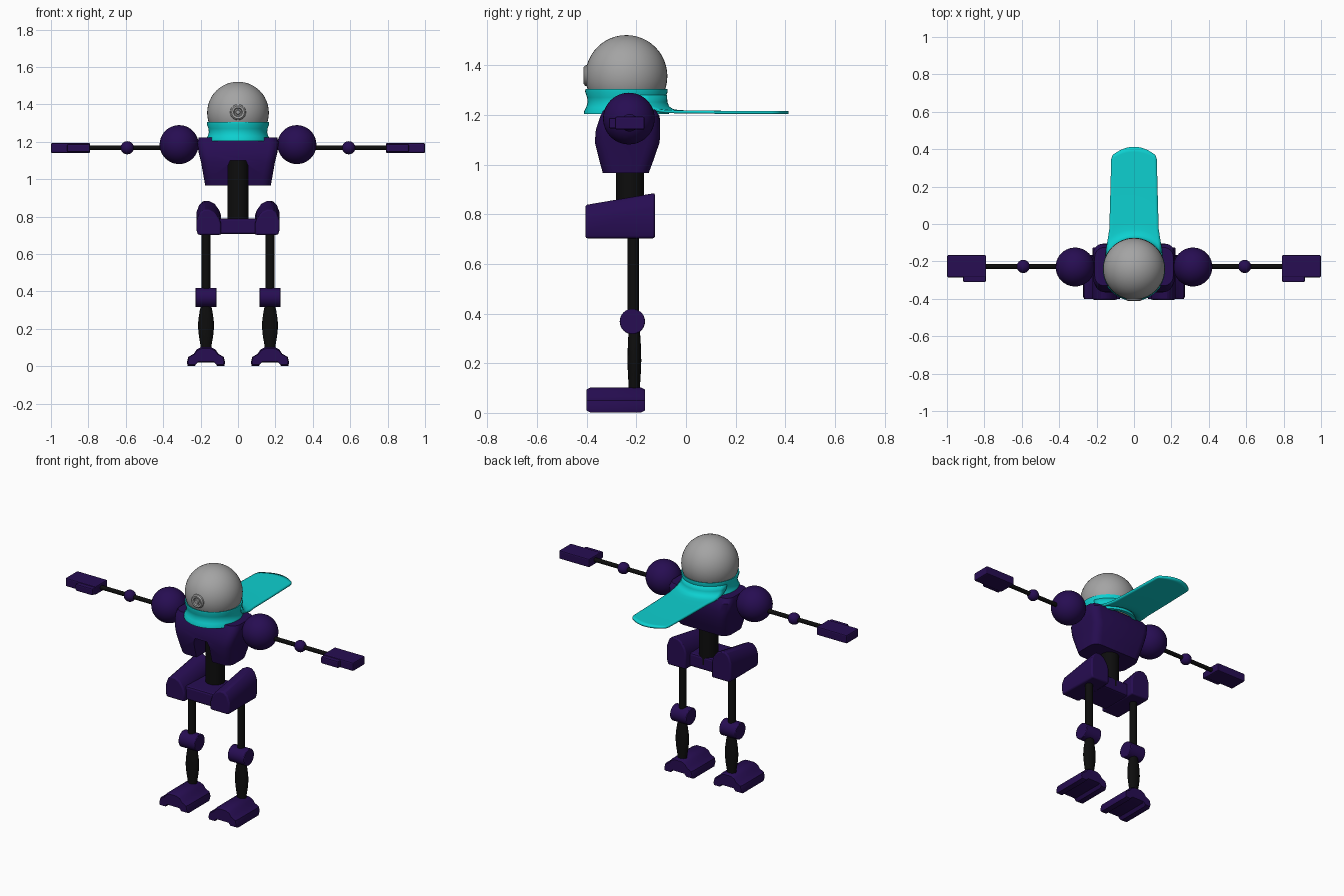
import bpy, bmesh, math
from mathutils import Matrix, Vector

old = bpy.data.objects.get("Cube")
if old:
    bpy.data.objects.remove(old)


def material(name, rgb):
    m = bpy.data.materials.new(name)
    m.use_nodes = True
    m.diffuse_color = (*rgb, 1)
    node = next(n for n in m.node_tree.nodes if n.type == 'BSDF_PRINCIPLED')
    node.inputs["Base Color"].default_value = (*rgb, 1)
    return m


PURPLE = material("deep purple", (0.02, 0.004, 0.085))
BLACK = material("black", (0.004, 0.004, 0.004))
GREY = material("grey", (0.37, 0.37, 0.37))
CYAN = material("cyan", (0.004, 0.63, 0.63))


def finish(bm, name, mat, smooth=True, angle=35):
    bmesh.ops.recalc_face_normals(bm, faces=bm.faces)
    mesh = bpy.data.meshes.new(name)
    bm.to_mesh(mesh)
    bm.free()
    ob = bpy.data.objects.new(name, mesh)
    bpy.context.collection.objects.link(ob)
    mesh.materials.append(mat)
    if smooth:
        bpy.ops.object.select_all(action='DESELECT')
        ob.select_set(True)
        bpy.context.view_layer.objects.active = ob
        bpy.ops.object.shade_smooth_by_angle(angle=math.radians(angle))
    return ob


def bevel(ob, width, segments=2):
    mod = ob.modifiers.new("bevel", 'BEVEL')
    mod.width, mod.segments = width, segments
    mod.limit_method = 'ANGLE'
    return ob


def loft(name, mat, rings, closed=True, caps=True, smooth=True):
    """Skin a row of point rings with equal counts."""
    bm = bmesh.new()
    rows = [[bm.verts.new(p) for p in ring] for ring in rings]
    n = len(rows[0])
    for a, b in zip(rows, rows[1:]):
        for i in range(n if closed else n - 1):
            j = (i + 1) % n
            bm.faces.new((a[i], a[j], b[j], b[i]))
    if closed and caps:
        bm.faces.new(rows[0])
        bm.faces.new(rows[-1])
    return finish(bm, name, mat, smooth)


def prism(name, mat, profile, y0, y1, smooth=True):
    return loft(name, mat, [[(x, y, z) for x, z in profile] for y in (y0, y1)], smooth=smooth)


def box(name, mat, lo, hi):
    lo, hi = Vector(lo), Vector(hi)
    bm = bmesh.new()
    size = hi - lo
    bmesh.ops.create_cube(bm, size=1, matrix=Matrix.Translation((lo + hi) / 2)
                          @ Matrix.Diagonal((*[abs(c) for c in size], 1)))
    return finish(bm, name, mat, False)


def sphere(name, mat, loc, r):
    bm = bmesh.new()
    bmesh.ops.create_uvsphere(bm, u_segments=40, v_segments=24, radius=r,
                              matrix=Matrix.Translation(loc))
    return finish(bm, name, mat)


def rod(name, mat, a, b, r, sides=24):
    a, b = Vector(a), Vector(b)
    bm = bmesh.new()
    rot = (b - a).to_track_quat('Z', 'Y').to_matrix().to_4x4()
    bmesh.ops.create_cone(bm, cap_ends=True, segments=sides, radius1=r, radius2=r,
                          depth=(b - a).length, matrix=Matrix.Translation((a + b) / 2) @ rot)
    return finish(bm, name, mat)


def circle(r, n=48):
    return [(r * math.cos(2 * math.pi * i / n), r * math.sin(2 * math.pi * i / n)) for i in range(n)]


def rounded_section(z, hx, y0, y1, r=0.05, steps=4):
    pts = []
    corners = ((hx - r, y1 - r), (r - hx, y1 - r), (r - hx, y0 + r), (hx - r, y0 + r))
    for q, (cx, cy) in enumerate(corners):
        for k in range(steps + 1):
            a = math.pi / 2 * (q + k / steps)
            pts.append((cx + r * math.cos(a), cy + r * math.sin(a), z))
    return pts


HEAD_Y = -0.24

# Head with a ringed lens on the front
sphere("head", GREY, (0, HEAD_Y, 1.356), 0.165)
lens = [(0.045, -0.385), (0.041, -0.406), (0.034, -0.412), (0.024, -0.411),
        (0.02, -0.404), (0.014, -0.404), (0.01, -0.409)]
loft("lens", GREY, [[(x, y, 1.358 + z) for x, z in circle(r, 24)] for r, y in lens])

# Flared collar
collar = [(0.152, 1.3), (0.165, 1.305), (0.166, 1.293), (0.158, 1.27), (0.156, 1.25),
          (0.162, 1.23), (0.17, 1.215), (0.171, 1.204), (0.15, 1.204)]
loft("collar", CYAN, [[(x, HEAD_Y + y, z) for x, y in circle(r)] for r, z in collar], caps=False)

# Cape: sweeps off the back of the collar and runs out flat
rows = []
for r, z, w in ((0.158, 1.28, 0.15), (0.159, 1.25, 0.148), (0.168, 1.23, 0.147),
                (0.185, 1.218, 0.145), (0.21, 1.213, 0.14), (0.25, 1.212, 0.132)):
    us = [i / 8 - 1 for i in range(17)]
    rows.append([(w * u, HEAD_Y + math.sqrt(r * r - (w * u) ** 2), z) for u in us])
for w, y, bow in ((0.127, 0.15, 0.03), (0.122, 0.345, 0.04), (0.115, 0.368, 0.045)):
    rows.append([(w * u, y + bow * (1 - u * u), 1.21) for u in us])
cape = loft("cape", CYAN, rows, closed=False)
solid = cape.modifiers.new("thickness", 'SOLIDIFY')
solid.thickness, solid.offset = 0.012, 0

# Torso with an arched slot in front of the spine
torso = loft("torso", PURPLE, [rounded_section(*s) for s in (
    (0.966, 0.175, -0.335, -0.15), (1.02, 0.185, -0.35, -0.13), (1.09, 0.197, -0.367, -0.106),
    (1.14, 0.21, -0.363, -0.104), (1.195, 0.218, -0.345, -0.106), (1.222, 0.21, -0.33, -0.125))])
slot = prism("slot_cutter", PURPLE, [(-0.054, 0.9), (0.054, 0.9), (0.054, 1.07), (0.042, 1.1),
                                     (-0.042, 1.1), (-0.054, 1.07)], -0.6, -0.24, False)
slot.hide_render = True
slot.hide_viewport = True
cut = torso.modifiers.new("slot", 'BOOLEAN')
cut.object, cut.solver = slot, 'EXACT'

rod("spine", BLACK, (0, -0.225, 0.74), (0, -0.225, 1.1), 0.056, 16)
bevel(box("pelvis", PURPLE, (-0.11, -0.38, 0.706), (0.11, -0.17, 0.79)), 0.012)

# Limbs, built once for each side
for side, s in (("left", 1), ("right", -1)):
    def name(part):
        return side + "_" + part

    # Arm
    y, z = -0.227, 1.168
    sphere(name("shoulder"), PURPLE, (s * 0.315, -0.23, 1.185), 0.104)
    rod(name("arm"), BLACK, (s * 0.38, y, z), (s * 0.81, y, z), 0.013, 16)
    sphere(name("elbow"), PURPLE, (s * 0.592, y, z), 0.035)
    bevel(box(name("hand"), PURPLE, (s * 0.79, -0.285, 1.14), (s, -0.167, 1.193)), 0.007)
    bevel(box(name("thumb"), PURPLE, (s * 0.792, -0.311, 1.145), (s * 0.913, -0.27, 1.188)), 0.007)

    # Hip: rounded loaf that rises toward the back
    rings = []
    for hy, top in ((-0.405, 0.837), (-0.125, 0.885)):
        rings.append([(s * x, hy, hz) for x, hz in (
            (0.09, 0.703), (0.215, 0.703), (0.222, 0.73), (0.222, top - 0.06), (0.207, top - 0.02),
            (0.185, top), (0.155, top), (0.125, top - 0.015), (0.1, top - 0.05), (0.09, top - 0.08))])
    bevel(loft(name("hip"), PURPLE, rings), 0.008)

    # Leg
    x, y = s * 0.171, -0.212
    rod(name("thigh"), BLACK, (x, y, 0.36), (x, y, 0.74), 0.023, 16)
    bevel(rod(name("knee"), PURPLE, (x - 0.057, -0.216, 0.368), (x + 0.057, -0.216, 0.368), 0.051, 32), 0.004)
    shin = [(0.33, 0.026, 0.022), (0.3, 0.033, 0.025), (0.25, 0.041, 0.027), (0.21, 0.043, 0.028),
            (0.16, 0.038, 0.026), (0.11, 0.029, 0.023), (0.07, 0.026, 0.022)]
    loft(name("shin"), BLACK, [[(x + rx * cx, y + 0.004 + ry * cy, sz) for cx, cy in circle(1, 16)]
                               for sz, rx, ry in shin])

    # Foot: domed top, arched sole
    half = [(0.045, 0.022), (0.06, 0.004), (0.098, 0.004), (0.102, 0.022), (0.095, 0.052),
            (0.066, 0.068), (0.05, 0.092), (0.025, 0.104)]
    outline = half + [(-px, pz) for px, pz in reversed(half)]
    foot_rings = []
    for fy, k in ((-0.4, 0.85), (-0.385, 1), (-0.18, 1), (-0.166, 0.85)):
        foot_rings.append([(x + px * (0.94 if k < 1 else 1), fy, 0.052 + (pz - 0.052) * k - 0.002)
                           for px, pz in outline])
    loft(name("foot"), PURPLE, foot_rings)
